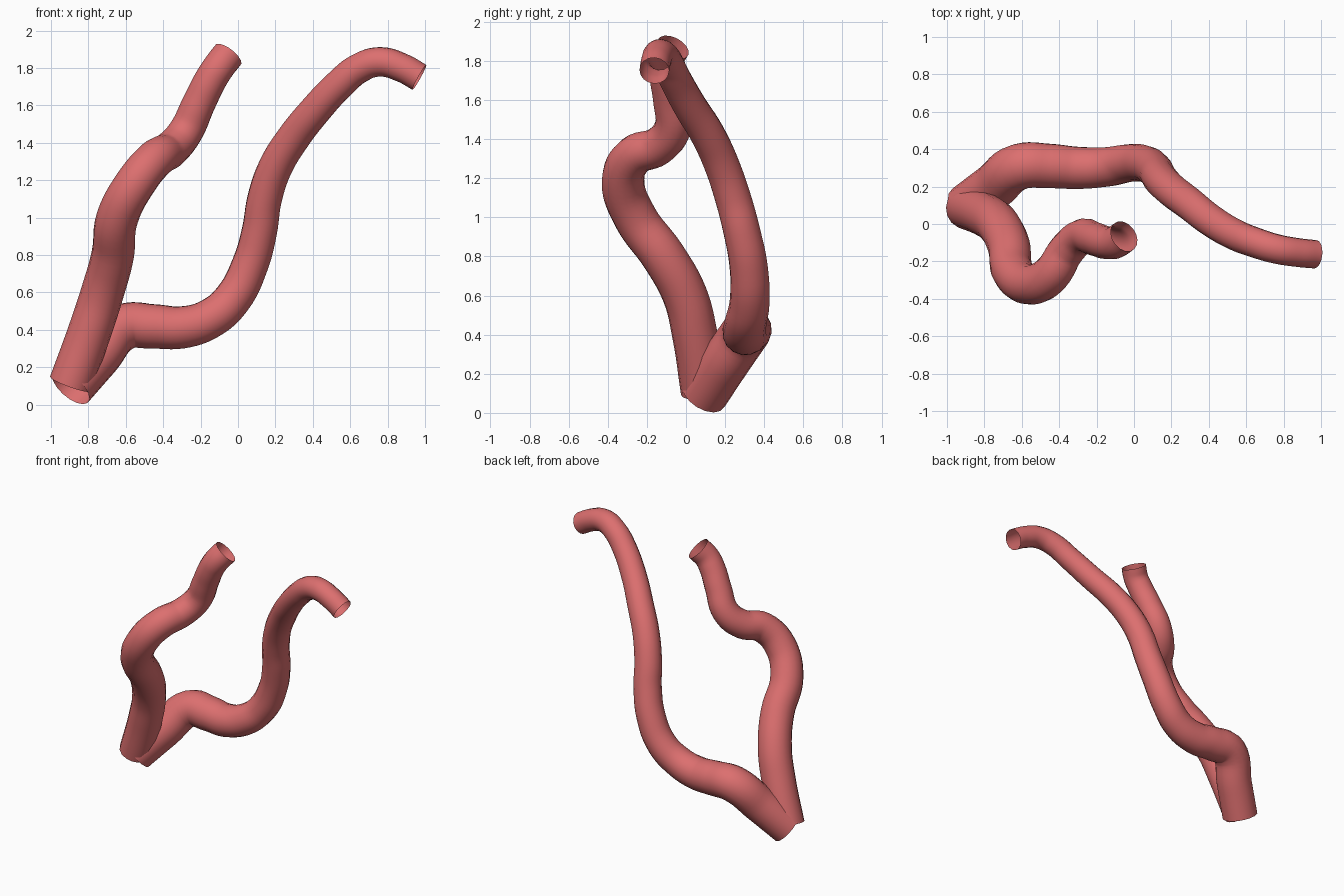
import bpy

mat = bpy.data.materials.new("vessel_red")
mat.diffuse_color = (0.72, 0.16, 0.16, 1)


def tube(name, path):
    """Open, tapering 16-sided tube through (x, y, z, radius) points."""
    cu = bpy.data.curves.new(name, 'CURVE')
    cu.dimensions = '3D'
    cu.resolution_u = 6
    cu.bevel_depth = 1.0
    cu.bevel_resolution = 6
    cu.use_fill_caps = False
    sp = cu.splines.new('BEZIER')
    sp.bezier_points.add(len(path) - 1)
    for bp, (x, y, z, r) in zip(sp.bezier_points, path):
        bp.co = (x, y, z)
        bp.radius = r
        bp.handle_left_type = bp.handle_right_type = 'AUTO'
    ob = bpy.data.objects.new(name, cu)
    bpy.context.collection.objects.link(ob)
    bpy.ops.object.select_all(action='DESELECT')
    ob.select_set(True)
    bpy.context.view_layer.objects.active = ob
    bpy.ops.object.convert(target='MESH')
    ob = bpy.context.object
    ob.data.materials.clear()
    ob.data.materials.append(mat)
    bpy.ops.object.shade_smooth()
    return ob


# short branch: rises from the shared root, swings forward, then back
tube("short_branch", [
    (-0.895, 0.09, 0.11, 0.117),
    (-0.79, 0.045, 0.40, 0.116),
    (-0.725, -0.005, 0.60, 0.115),
    (-0.67, -0.115, 0.80, 0.114),
    (-0.645, -0.26, 1.00, 0.112),
    (-0.545, -0.322, 1.19, 0.109),
    (-0.44, -0.265, 1.315, 0.104),
    (-0.36, -0.14, 1.365, 0.098),
    (-0.28, -0.068, 1.46, 0.094),
    (-0.21, -0.08, 1.61, 0.090),
    (-0.145, -0.10, 1.74, 0.088),
    (-0.10, -0.098, 1.81, 0.087),
    (-0.053, -0.066, 1.87, 0.087),
])

# long branch: runs back and sideways, then climbs to the right
tube("long_branch", [
    (-0.895, 0.09, 0.095, 0.125),
    (-0.75, 0.20, 0.26, 0.125),
    (-0.61, 0.307, 0.415, 0.125),
    (-0.45, 0.31, 0.418, 0.120),
    (-0.30, 0.30, 0.413, 0.114),
    (-0.15, 0.305, 0.46, 0.107),
    (-0.03, 0.325, 0.565, 0.102),
    (0.065, 0.32, 0.75, 0.098),
    (0.115, 0.285, 0.93, 0.095),
    (0.142, 0.24, 1.10, 0.093),
    (0.20, 0.182, 1.27, 0.091),
    (0.295, 0.11, 1.425, 0.089),
    (0.41, 0.02, 1.57, 0.086),
    (0.54, -0.057, 1.71, 0.083),
    (0.65, -0.10, 1.80, 0.081),
    (0.76, -0.133, 1.833, 0.079),
    (0.88, -0.153, 1.80, 0.077),
    (0.970, -0.162, 1.75, 0.076),
])
